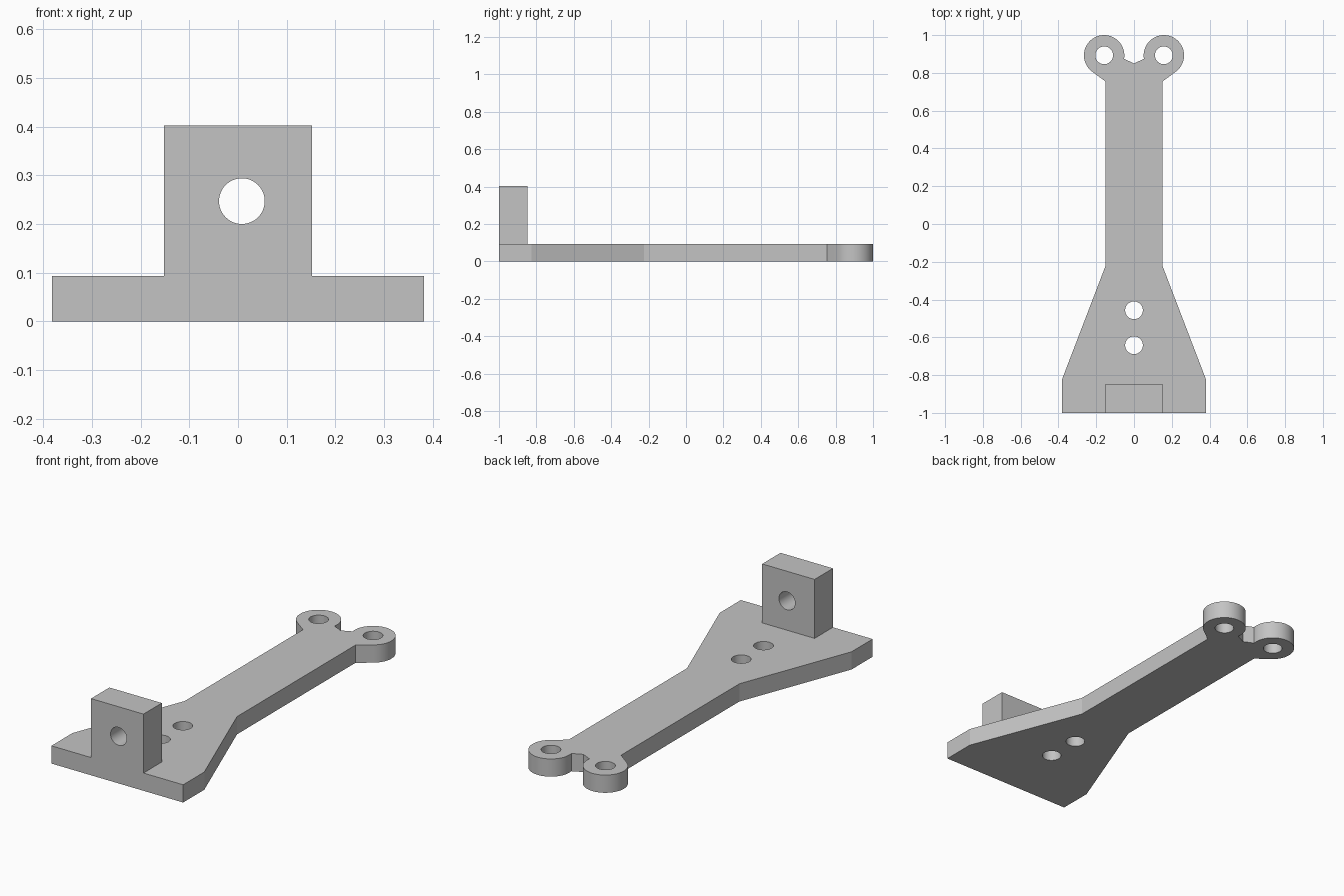
import bpy, bmesh
from math import cos, sin, radians, pi
from mathutils import Matrix

cube = bpy.data.objects.get("Cube")
if cube:
    bpy.data.objects.remove(cube, do_unlink=True)

THICK = 0.093
HOLE_R = 0.047
EYE_X, EYE_Y, EYE_R = 0.158, 0.893, 0.107

grey = bpy.data.materials.new("plain grey")
grey.use_nodes = True
colour = (0.55, 0.55, 0.55, 1)
grey.diffuse_color = colour
grey.node_tree.nodes["Principled BSDF"].inputs["Base Color"].default_value = colour


def make_object(name, bm):
    bmesh.ops.recalc_face_normals(bm, faces=bm.faces[:])
    mesh = bpy.data.meshes.new(name)
    bm.to_mesh(mesh)
    bm.free()
    mesh.materials.append(grey)
    obj = bpy.data.objects.new(name, mesh)
    bpy.context.collection.objects.link(obj)
    return obj


def extrude_outline(name, points, bottom, top):
    bm = bmesh.new()
    face = bm.faces.new([bm.verts.new((x, y, bottom)) for x, y in points])
    result = bmesh.ops.extrude_face_region(bm, geom=[face])
    verts = [v for v in result["geom"] if isinstance(v, bmesh.types.BMVert)]
    bmesh.ops.translate(bm, verts=verts, vec=(0, 0, top - bottom))
    return make_object(name, bm)


def cylinder(name, location, axis):
    bm = bmesh.new()
    turn = Matrix.Rotation(pi / 2, 4, "X") if axis == "Y" else Matrix()
    bmesh.ops.create_cone(bm, cap_ends=True, segments=48, radius1=HOLE_R,
                          radius2=HOLE_R, depth=0.4,
                          matrix=Matrix.Translation(location) @ turn)
    return make_object(name, bm)


def combine(target, tool, operation):
    tool.hide_render = True
    mod = target.modifiers.new(tool.name, "BOOLEAN")
    mod.operation = operation
    mod.solver = "EXACT"
    mod.object = tool
    bpy.context.view_layer.objects.active = target
    bpy.ops.object.modifier_apply(modifier=mod.name)
    bpy.data.objects.remove(tool, do_unlink=True)


# Plate outline: flared foot, straight arm and two round eyes, mirrored
half = [(0.382, -1), (0.382, -0.825), (0.152, -0.225), (0.152, 0.755)]
for i in range(41):
    a = radians(-52 + 242 * i / 40)
    half.append((EYE_X + EYE_R * cos(a), EYE_Y + EYE_R * sin(a)))
outline = half + [(0, 0.85)] + [(-x, y) for x, y in reversed(half)]
bracket = extrude_outline("bracket", outline, 0, THICK)

# Upright block on the front edge
block = [(-0.152, -1), (0.152, -1), (0.152, -0.848), (-0.152, -0.848)]
combine(bracket, extrude_outline("upright_block", block, THICK / 2, 0.402), "UNION")

# Bolt holes through the foot, the eyes and the block
for x, y in [(0, -0.457), (0, -0.642), (EYE_X, EYE_Y), (-EYE_X, EYE_Y)]:
    combine(bracket, cylinder("bolt_hole", (x, y, 0), "Z"), "DIFFERENCE")
combine(bracket, cylinder("block_hole", (0.008, -0.92, 0.247), "Y"), "DIFFERENCE")

# Smooth round walls, keep edges sharp
bpy.ops.object.select_all(action="DESELECT")
bracket.select_set(True)
bpy.context.view_layer.objects.active = bracket
bpy.ops.object.shade_smooth_by_angle(angle=radians(20))
